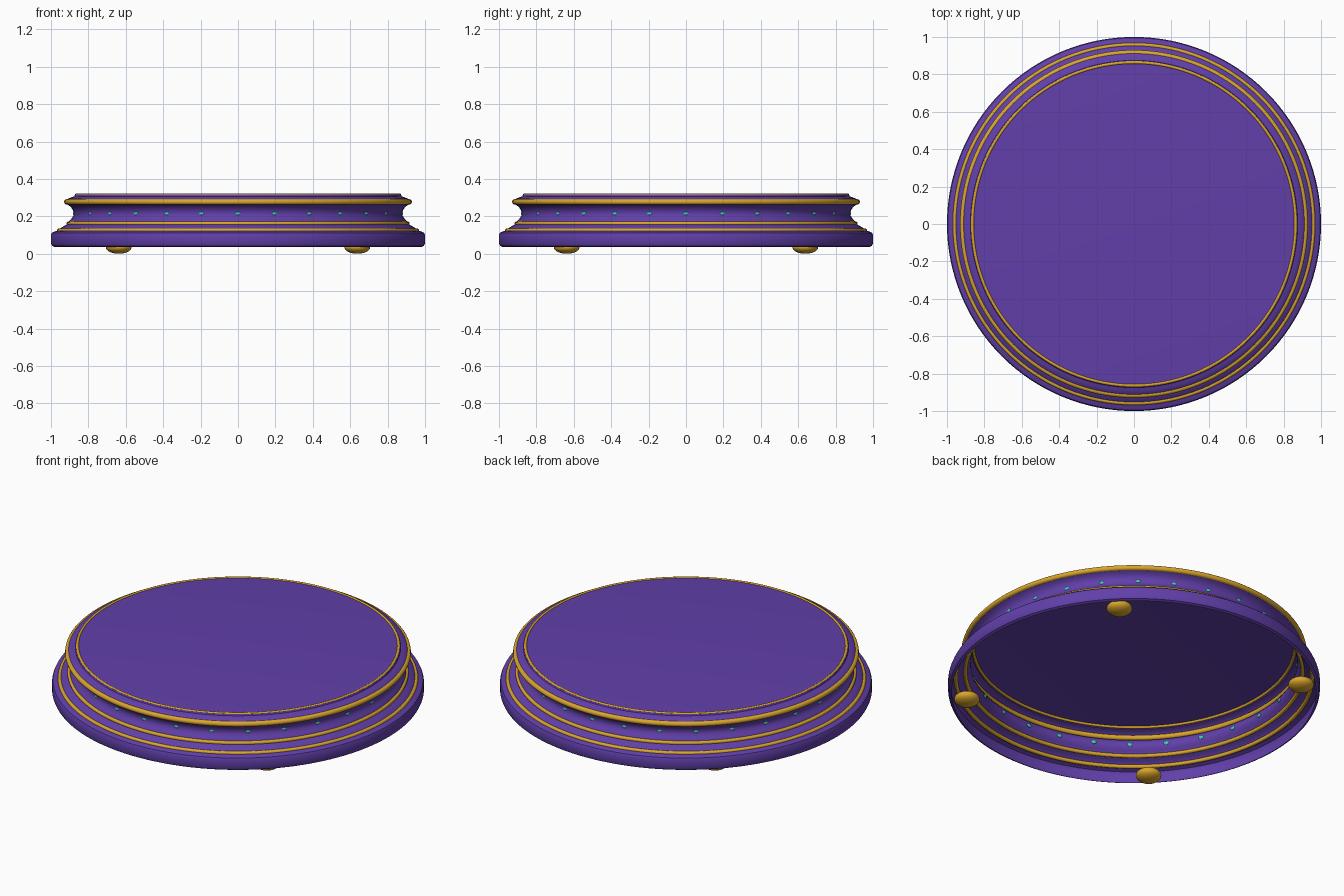
import bpy, bmesh, math
from mathutils import Matrix, Vector

cube = bpy.data.objects.get("Cube")
if cube:
    bpy.data.objects.remove(cube, do_unlink=True)

SEGMENTS = 128


def make_material(name, color):
    mat = bpy.data.materials.new(name)
    mat.use_nodes = True
    mat.diffuse_color = (*color, 1)
    mat.node_tree.nodes["Principled BSDF"].inputs["Base Color"].default_value = (*color, 1)
    return mat


purple = make_material("royal purple", (0.12, 0.05, 0.40))
gold = make_material("gold", (0.70, 0.38, 0.025))
teal = make_material("teal gem", (0.05, 0.58, 0.45))


def finish(bm, name, mat, angle=35):
    mesh = bpy.data.meshes.new(name)
    bm.to_mesh(mesh)
    bm.free()
    mesh.materials.append(mat)
    obj = bpy.data.objects.new(name, mesh)
    bpy.context.collection.objects.link(obj)
    bpy.ops.object.select_all(action='DESELECT')
    obj.select_set(True)
    bpy.context.view_layer.objects.active = obj
    bpy.ops.object.shade_smooth_by_angle(angle=math.radians(angle))
    return obj


def lathe(name, profile, mat, closed=False):
    """Spin (radius, height) points around the z axis; a closed profile makes a ring."""
    bm = bmesh.new()
    rows = []
    for i in range(SEGMENTS):
        a = math.tau * i / SEGMENTS
        rows.append([bm.verts.new((r * math.cos(a), r * math.sin(a), z)) for r, z in profile])
    count = len(profile)
    for i in range(SEGMENTS):
        here, there = rows[i], rows[(i + 1) % SEGMENTS]
        for j in range(count if closed else count - 1):
            k = (j + 1) % count
            bm.faces.new((here[j], there[j], there[k], here[k]))
    if not closed:
        bm.faces.new([row[-1] for row in rows])
    return finish(bm, name, mat)


def ring(name, radius, height, thickness):
    circle = [(radius + thickness * math.cos(math.tau * k / 12),
               height + thickness * math.sin(math.tau * k / 12)) for k in range(12)]
    return lathe(name, circle, gold, closed=True)


def ellipsoids(name, places, size, mat, u, v):
    """Flattened spheres; each place is (angle, radius, height)."""
    bm = bmesh.new()
    for angle, radius, height in places:
        m = (Matrix.Rotation(angle, 4, 'Z') @ Matrix.Translation((radius, 0, height))
             @ Matrix.Diagonal(Vector((*size, 1))))
        bmesh.ops.create_uvsphere(bm, u_segments=u, v_segments=v, radius=1, matrix=m)
    return finish(bm, name, mat)


# Thin plinth shell, open underneath and capped by the display disc
lathe("plinth_shell", [
    (0.980, 0.035), (0.994, 0.042), (1.0, 0.055),
    (1.0, 0.100), (0.995, 0.112), (0.980, 0.119), (0.960, 0.124),
    (0.948, 0.138), (0.930, 0.148), (0.908, 0.160),
    (0.906, 0.170), (0.892, 0.185), (0.881, 0.202), (0.878, 0.218),
    (0.884, 0.236), (0.895, 0.252), (0.914, 0.263),
    (0.916, 0.285), (0.908, 0.295), (0.890, 0.302),
    (0.875, 0.307), (0.872, 0.316), (0.862, 0.317),
], purple)

# Gold trim rings
ring("base_trim_ring", 0.958, 0.124, 0.011)
ring("lower_neck_ring", 0.907, 0.161, 0.011)
ring("upper_rim_ring", 0.915, 0.277, 0.015)
ring("disc_edge_ring", 0.864, 0.314, 0.008)

# Small gems set into the neck
ellipsoids("neck_gems", [(math.tau * i / 28, 0.877, 0.215) for i in range(28)],
           (0.005, 0.015, 0.011), teal, 10, 6)

# Four flattened feet on the diagonals
ellipsoids("feet", [(math.pi / 4 + math.pi / 2 * i, 0.902, 0.035) for i in range(4)],
           (0.069, 0.069, 0.035), gold, 24, 14)
